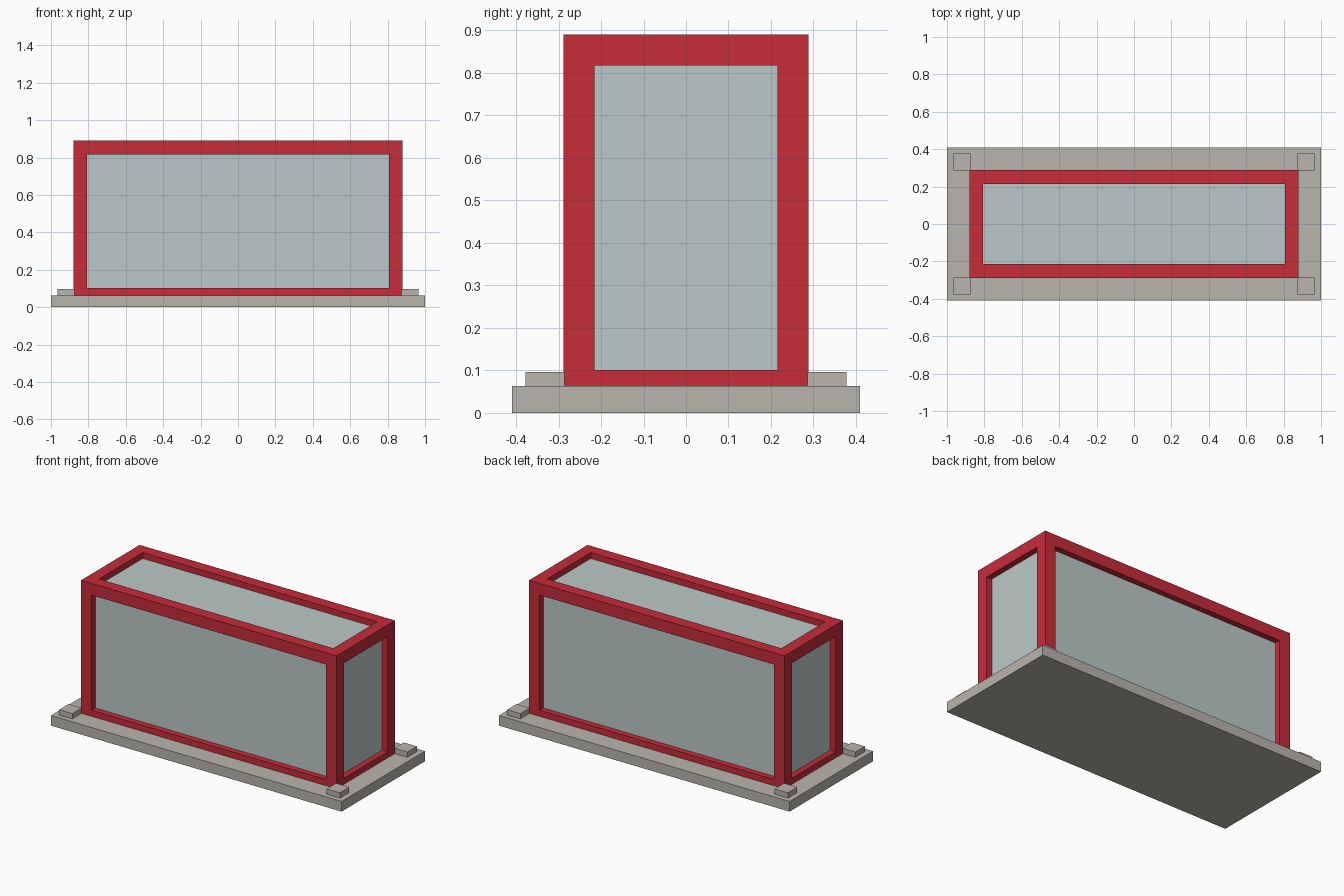
import bpy
import bmesh
from itertools import product
from mathutils import Vector

if "Cube" in bpy.data.objects:
    bpy.data.objects.remove(bpy.data.objects["Cube"], do_unlink=True)


def material(name, rgb):
    mat = bpy.data.materials.new(name)
    mat.use_nodes = True
    mat.diffuse_color = (*rgb, 1)
    mat.node_tree.nodes["Principled BSDF"].inputs["Base Color"].default_value = (*rgb, 1)
    return mat


def add_object(name, bm, mat):
    mesh = bpy.data.meshes.new(name)
    bm.to_mesh(mesh)
    bm.free()
    mesh.materials.append(mat)
    obj = bpy.data.objects.new(name, mesh)
    bpy.context.collection.objects.link(obj)
    return obj


def box(name, low, high, mat):
    low, high = Vector(low), Vector(high)
    bm = bmesh.new()
    bmesh.ops.create_cube(bm, size=1)
    bmesh.ops.scale(bm, vec=high - low, verts=bm.verts)
    bmesh.ops.translate(bm, vec=(low + high) / 2, verts=bm.verts)
    return add_object(name, bm, mat)


def open_frame(name, low, high, bar, mat):
    """One continuous mesh of twelve square bars along the edges of a box."""
    cuts = [(a, a + bar, b - bar, b) for a, b in zip(low, high)]
    cells = {c for c in product(range(3), repeat=3) if c.count(1) <= 1}
    bm = bmesh.new()
    corners = {}

    def corner(index):
        if index not in corners:
            corners[index] = bm.verts.new([cuts[i][index[i]] for i in range(3)])
        return corners[index]

    # Skin every side of a solid cell that has no solid neighbour
    for cell in cells:
        for axis, side in product(range(3), (0, 1)):
            neighbour = list(cell)
            neighbour[axis] += 2 * side - 1
            if tuple(neighbour) in cells:
                continue
            u, v = (axis + 1) % 3, (axis + 2) % 3
            ring = []
            for du, dv in ((0, 0), (1, 0), (1, 1), (0, 1)):
                index = list(cell)
                index[axis] += side
                index[u] += du
                index[v] += dv
                ring.append(corner(tuple(index)))
            bm.faces.new(ring if side else ring[::-1])
    return add_object(name, bm, mat)


red = material("frame red", (0.565, 0.025, 0.042))
glass = material("pale glass", (0.497, 0.584, 0.580))
stone = material("warm grey stone", (0.485, 0.462, 0.418))

# Base slab
box("base_slab", (-1, -0.41, 0), (1, 0.41, 0.063), stone)

# Frame, its bottom rails sunk into the slab
open_frame("frame", (-0.879, -0.288, 0.028), (0.879, 0.288, 0.89), 0.073, red)

# Glazing set at half the depth of the bars
box("glass_panes", (-0.842, -0.251, 0.064), (0.842, 0.251, 0.853), glass)

# Corner pads on the slab
for x_name, sx in (("left", 1), ("right", -1)):
    for y_name, sy in (("front", -1), ("back", 1)):
        xs = sorted((sx * 0.875, sx * 0.966))
        ys = sorted((sy * 0.286, sy * 0.378))
        box(f"{y_name}_{x_name}_pad", (xs[0], ys[0], 0.05), (xs[1], ys[1], 0.096), stone)
